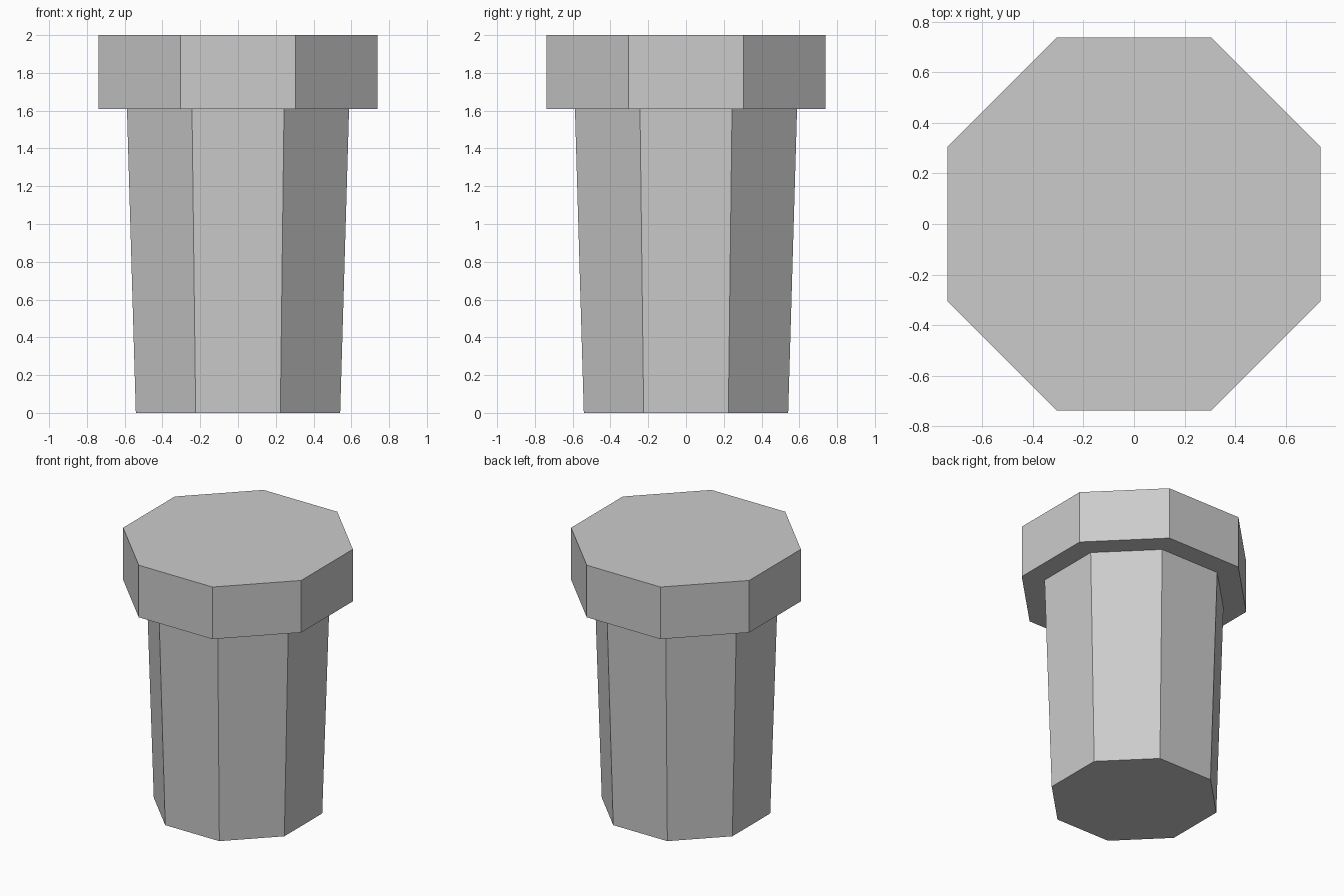
import bpy
import math

cube = bpy.data.objects.get("Cube")
if cube:
    bpy.data.objects.remove(cube, do_unlink=True)

SIDES = 8
CAP_BOTTOM = 1.61

# Single plain grey
grey = bpy.data.materials.new("light grey")
grey.use_nodes = True
colour = (0.6, 0.6, 0.6, 1)
grey.diffuse_color = colour
grey.node_tree.nodes["Principled BSDF"].inputs["Base Color"].default_value = colour


def octagon_part(name, bottom, top, z0, z1):
    """Eight-sided prism; bottom and top are centre-to-flat distances."""
    to_corner = 1 / math.cos(math.pi / SIDES)
    bpy.ops.mesh.primitive_cone_add(
        vertices=SIDES, radius1=bottom * to_corner, radius2=top * to_corner,
        depth=z1 - z0, location=(0, 0, (z0 + z1) / 2),
        rotation=(0, 0, math.pi / SIDES))
    part = bpy.context.object
    part.name = name
    part.data.materials.append(grey)
    bpy.ops.object.transform_apply(location=True, rotation=True, scale=True)
    bpy.ops.object.shade_flat()
    return part


# Tapered shaft, narrower at the foot
octagon_part("shaft", 0.541, 0.588, 0, CAP_BOTTOM)
# Wide straight-sided cap
octagon_part("cap", 0.738, 0.738, CAP_BOTTOM, 2)
